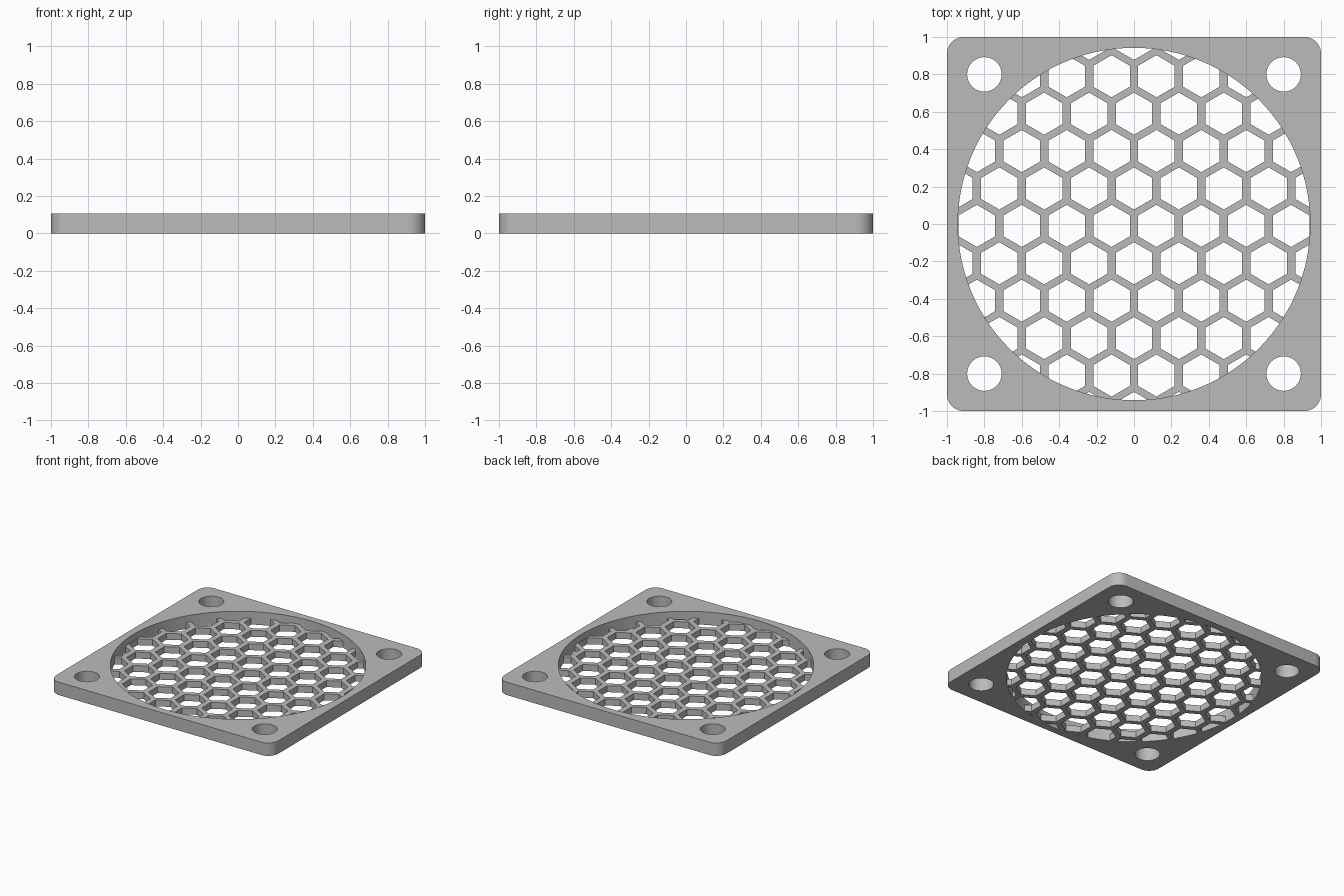
import bpy, bmesh, math
from mathutils import Matrix

HEIGHT, GRILLE_H = 0.105, 0.052
BORE_R, SCREW_R, SCREW_POS = 0.942, 0.092, 0.8
CORNER_R = 0.09
PITCH_X, PITCH_Y, ROW_SHIFT = 0.24, 0.2, -0.01
HEX_R = 0.1126

cube = bpy.data.objects.get("Cube")
if cube:
    bpy.data.objects.remove(cube)

grey = bpy.data.materials.new("plain grey")
grey.use_nodes = True
grey.diffuse_color = (0.5, 0.5, 0.5, 1)
grey.node_tree.nodes["Principled BSDF"].inputs["Base Color"].default_value = (0.5, 0.5, 0.5, 1)


def circle(x, y, r, n):
    return [(x + r * math.cos(2 * math.pi * i / n), y + r * math.sin(2 * math.pi * i / n))
            for i in range(n)]


def rounded_square(half, r, steps=10):
    points = []
    for quarter in range(4):
        mid = math.pi / 4 + quarter * math.pi / 2
        cx = math.copysign(half - r, math.cos(mid))
        cy = math.copysign(half - r, math.sin(mid))
        for i in range(steps + 1):
            a = (quarter + i / steps) * math.pi / 2
            points.append((cx + r * math.cos(a), cy + r * math.sin(a)))
    return points


def add_mesh(name, bm):
    bmesh.ops.recalc_face_normals(bm, faces=bm.faces[:])
    mesh = bpy.data.meshes.new(name)
    bm.to_mesh(mesh)
    bm.free()
    obj = bpy.data.objects.new(name, mesh)
    bpy.context.collection.objects.link(obj)
    mesh.materials.append(grey)
    return obj


def select_only(obj):
    bpy.ops.object.select_all(action='DESELECT')
    obj.select_set(True)
    bpy.context.view_layer.objects.active = obj


# Square frame: flat outline with bore and screw holes, given thickness
bm = bmesh.new()
loops = [rounded_square(1, CORNER_R), circle(0, 0, BORE_R, 128)]
loops += [circle(sx * SCREW_POS, sy * SCREW_POS, SCREW_R, 48) for sx in (-1, 1) for sy in (-1, 1)]
edges = []
for loop in loops:
    verts = [bm.verts.new((x, y, 0)) for x, y in loop]
    edges += [bm.edges.new((verts[i - 1], verts[i])) for i in range(len(verts))]
bmesh.ops.triangle_fill(bm, edges=edges, use_beauty=True, normal=(0, 0, 1))
top = bmesh.ops.extrude_face_region(bm, geom=bm.faces[:], use_keep_orig=True)["geom"]
bmesh.ops.translate(bm, verts=[g for g in top if isinstance(g, bmesh.types.BMVert)], vec=(0, 0, HEIGHT))
frame = add_mesh("frame", bm)

# Thin disc sitting flush with the underside
bm = bmesh.new()
bmesh.ops.create_cone(bm, cap_ends=True, segments=128, radius1=BORE_R, radius2=BORE_R,
                      depth=GRILLE_H, matrix=Matrix.Translation((0, 0, GRILLE_H / 2)))
grille = add_mesh("honeycomb_grille", bm)

# Hexagon cutters in staggered rows
bm = bmesh.new()
for row in range(-5, 6):
    y = row * PITCH_Y + ROW_SHIFT
    for col in range(-5, 6):
        x = (col + (0.5 if row % 2 == 0 else 0)) * PITCH_X
        if math.hypot(x, y) < BORE_R + HEX_R:
            place = Matrix.Translation((x, y, GRILLE_H / 2)) @ Matrix.Rotation(math.pi / 6, 4, 'Z')
            hexagon = [bm.verts.new(place @ Matrix.Translation((px, py, -0.1)).translation)
                       for px, py in circle(0, 0, HEX_R, 6)]
            face = bm.faces.new(hexagon)
            ext = bmesh.ops.extrude_face_region(bm, geom=[face], use_keep_orig=True)["geom"]
            bmesh.ops.translate(bm, verts=[g for g in ext if isinstance(g, bmesh.types.BMVert)],
                                vec=(0, 0, 0.2))
cutter = add_mesh("hexagon_cutter", bm)
cutter.hide_render = True

cut = grille.modifiers.new("vents", 'BOOLEAN')
cut.operation, cut.solver, cut.object = 'DIFFERENCE', 'EXACT', cutter
select_only(grille)
bpy.ops.object.modifier_apply(modifier=cut.name)
bpy.data.objects.remove(cutter)

# Smooth curved walls, crisp edges
for obj in (frame, grille):
    select_only(obj)
    bpy.ops.object.shade_smooth_by_angle(angle=math.radians(30))
